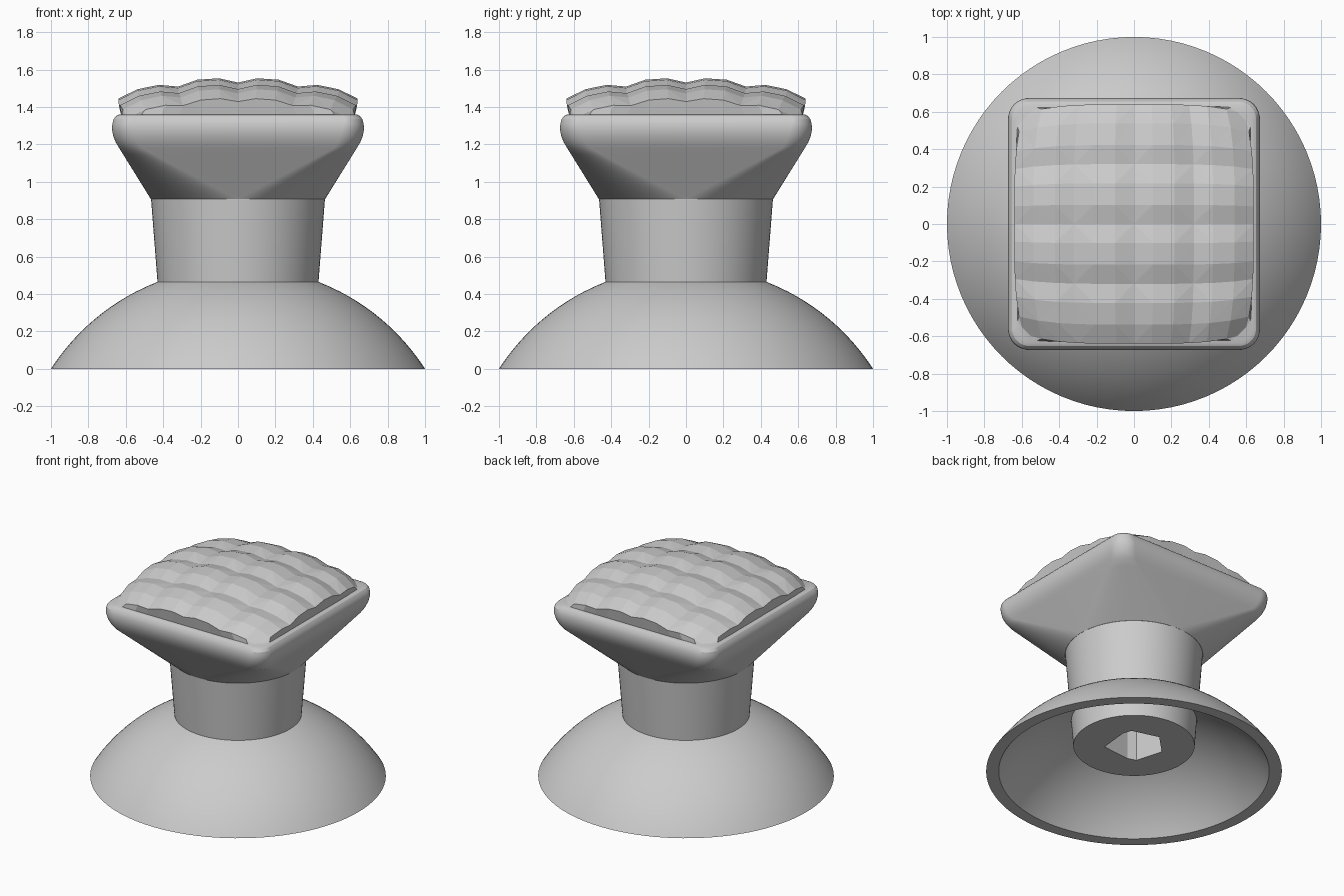
import bpy, bmesh, math
from mathutils import Vector

cube = bpy.data.objects.get("Cube")
if cube:
    bpy.data.objects.remove(cube, do_unlink=True)

grey = bpy.data.materials.new("plain_grey")
grey.use_nodes = True
grey.diffuse_color = (0.6, 0.6, 0.6, 1)
grey.node_tree.nodes["Principled BSDF"].inputs["Base Color"].default_value = (0.6, 0.6, 0.6, 1)

QUARTER = 24


def finish(name, bm, smooth=True):
    bmesh.ops.remove_doubles(bm, verts=bm.verts, dist=0.0001)
    bmesh.ops.recalc_face_normals(bm, faces=bm.faces)
    mesh = bpy.data.meshes.new(name)
    bm.to_mesh(mesh)
    bm.free()
    mesh.materials.append(grey)
    obj = bpy.data.objects.new(name, mesh)
    bpy.context.collection.objects.link(obj)
    if smooth:
        bpy.ops.object.select_all(action='DESELECT')
        obj.select_set(True)
        bpy.context.view_layer.objects.active = obj
        bpy.ops.object.shade_smooth_by_angle(angle=math.radians(25))
    return obj


def ring(z, half, radius):
    """Rounded square; a circle when radius equals half."""
    points = []
    for q in range(4):
        for i in range(QUARTER + 1):
            a = (q + i / QUARTER) * math.pi / 2
            mid = (q + 0.5) * math.pi / 2
            off = (half - radius) * math.sqrt(2)
            points.append(Vector((off * math.cos(mid) + radius * math.cos(a),
                                  off * math.sin(mid) + radius * math.sin(a), z)))
    return points


def loft(name, rings, closed=False):
    """Skin a stack of rings, capped at the ends or closed into a loop."""
    bm = bmesh.new()
    loops = [[bm.verts.new(p) for p in r] for r in rings]
    pairs = list(zip(loops, loops[1:]))
    if closed:
        pairs.append((loops[-1], loops[0]))
    else:
        bm.faces.new(loops[0])
        bm.faces.new(loops[-1])
    for low, high in pairs:
        for i in range(len(low)):
            j = (i + 1) % len(low)
            bm.faces.new((low[i], low[j], high[j], high[i]))
    return finish(name, bm)


# Hollow domed base: two concentric spherical arcs
DROP = 0.644


def arc(r_start, r_end, steps=20):
    size = math.hypot(r_start, DROP)
    a0, a1 = math.asin(r_start / size), math.asin(r_end / size)
    for i in range(steps + 1):
        a = a0 + (a1 - a0) * i / steps
        r = size * math.sin(a)
        yield ring(size * math.cos(a) - DROP, r, r)


loft("domed_base", list(arc(1.0, 0.3)) + list(arc(0.915, 0.3))[::-1], closed=True)

# Tapered stem, reaching down inside the base
stem = loft("stem", [ring(0.2, 0.41, 0.41), ring(0.91, 0.465, 0.465)])

# Shaft socket cut up into the stem
bm = bmesh.new()
s = math.sqrt(0.5)
outline = [(0, 0.2), (0.17, 0.06), (0.2, 0), (0.1, -0.18),
           (-0.1, -0.18), (-0.2, 0), (-0.17, 0.06)]
face = bm.faces.new([bm.verts.new((s * (u + v), s * (u - v), 0.1)) for u, v in outline])
top = bmesh.ops.extrude_face_region(bm, geom=[face])["geom"]
bmesh.ops.translate(bm, vec=(0, 0, 0.6), verts=[g for g in top if isinstance(g, bmesh.types.BMVert)])
cutter = finish("socket_cutter", bm, smooth=False)
cutter.hide_render = True
cut = stem.modifiers.new("socket", 'BOOLEAN')
cut.operation = 'DIFFERENCE'
cut.solver = 'EXACT'
cut.object = cutter
bpy.ops.object.select_all(action='DESELECT')
stem.select_set(True)
bpy.context.view_layer.objects.active = stem
bpy.ops.object.modifier_apply(modifier=cut.name)
bpy.data.objects.remove(cutter, do_unlink=True)

# Flared head: circle growing into a rounded square, then a soft rim
head = []
for i in range(9):
    t = i / 8
    head.append(ring(0.908 + 0.272 * t, 0.466 + 0.169 * t, 0.466 - 0.346 * t))
for z, half in ((1.21, 0.653), (1.245, 0.667), (1.28, 0.674), (1.31, 0.672),
                (1.335, 0.665), (1.352, 0.652), (1.36, 0.635)):
    head.append(ring(z, half, 0.12 - max(0, z - 1.28) * 0.4))
loft("flared_head", head)

# Faceted cushion: four by four raised cells over a shallow dome
CELLS, SUB, EDGE = 4, 3, 0.64
N = CELLS * SUB
bm = bmesh.new()


def along(i):
    cell, part = divmod(i, SUB)
    return -EDGE + 2 * EDGE / CELLS * (cell + (0, 0.32, 0.68)[part])


def cushion_point(i, j):
    x, y = along(i), along(j)
    raised = (i % SUB != 0) + (j % SUB != 0)
    z = 1.515 - 0.21 * (x * x + y * y) + (0, 0.018, 0.043)[raised]
    return (x * (1 - 0.08 * (y / EDGE) ** 4), y * (1 - 0.08 * (x / EDGE) ** 4), z)


grid = [[bm.verts.new(cushion_point(i, j)) for j in range(N + 1)] for i in range(N + 1)]
for i in range(N):
    for j in range(N):
        a, b, c, d = grid[i][j], grid[i + 1][j], grid[i + 1][j + 1], grid[i][j + 1]
        if (i % SUB == 0) == (j % SUB == 0):
            bm.faces.new((a, b, c))
            bm.faces.new((a, c, d))
        else:
            bm.faces.new((a, b, d))
            bm.faces.new((b, c, d))

# Side wall of the cushion down to the rim
border = [(i, 0) for i in range(N)] + [(N, j) for j in range(N)]
border += [(N - i, N) for i in range(N)] + [(0, N - j) for j in range(N)]
feet = [bm.verts.new((along(i) * 0.975, along(j) * 0.975, 1.352)) for i, j in border]
for k, (i, j) in enumerate(border):
    m = (k + 1) % len(border)
    ni, nj = border[m]
    bm.faces.new((feet[k], feet[m], grid[ni][nj], grid[i][j]))
finish("faceted_cushion", bm, smooth=False)
